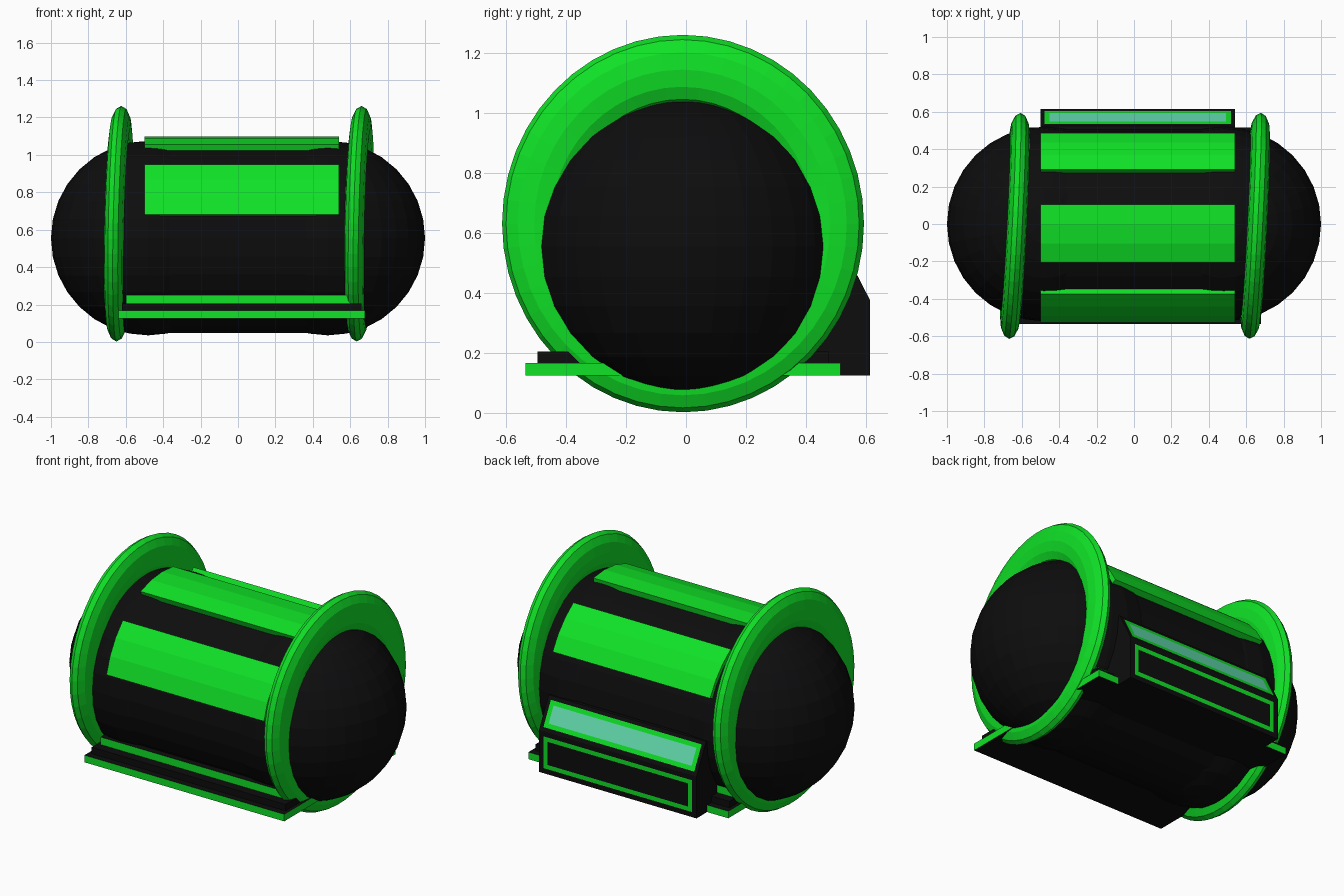
import bpy, bmesh, math
from mathutils import Matrix, Vector

cube = bpy.data.objects.get("Cube")
if cube:
    bpy.data.objects.remove(cube, do_unlink=True)


def material(name, color):
    m = bpy.data.materials.new(name)
    m.use_nodes = True
    m.diffuse_color = (*color, 1)
    m.node_tree.nodes["Principled BSDF"].inputs["Base Color"].default_value = (*color, 1)
    return m


BLACK = material("black", (0.004, 0.004, 0.0045))
GREEN = material("bright green", (0.005, 0.76, 0.02))
TEAL = material("pale teal", (0.12, 0.7, 0.42))
AXIS_Z = 0.555          # height of the barrel axis
RADIUS = 0.52


def finish(name, bm, *mats):
    bmesh.ops.recalc_face_normals(bm, faces=bm.faces)
    mesh = bpy.data.meshes.new(name)
    bm.to_mesh(mesh)
    bm.free()
    for m in mats:
        mesh.materials.append(m)
    ob = bpy.data.objects.new(name, mesh)
    bpy.context.collection.objects.link(ob)
    return ob


def extrude_x(profile, x0, x1):
    """Closed (y, z) profile swept along x."""
    bm = bmesh.new()
    face = bm.faces.new([bm.verts.new((x0, y, z)) for y, z in profile])
    out = bmesh.ops.extrude_face_region(bm, geom=[face])["geom"]
    verts = [v for v in out if isinstance(v, bmesh.types.BMVert)]
    bmesh.ops.translate(bm, verts=verts, vec=(x1 - x0, 0, 0))
    bmesh.ops.recalc_face_normals(bm, faces=bm.faces)
    return bm


def arc(radius, a0, a1, steps):
    """Points around the barrel axis, degrees from straight up toward the back."""
    angles = [math.radians(a0 + (a1 - a0) * i / steps) for i in range(steps + 1)]
    return [(radius * math.sin(a), AXIS_Z + radius * math.cos(a)) for a in angles]


# Barrel
finish("barrel", extrude_x(arc(0.506, 0, 360, 32)[:-1], -0.5, 0.5), BLACK)

# Domed ends
for name, x in (("left_dome", 0.48), ("right_dome", -0.48)):
    bm = bmesh.new()
    bmesh.ops.create_uvsphere(bm, u_segments=32, v_segments=16, radius=RADIUS,
                              matrix=Matrix.Translation((x, 0, AXIS_Z)))
    finish(name, bm, BLACK)

# Raised stripes on the barrel
for name, a0, a1 in (("top_stripe", -22.3, 11), ("front_stripe", -76.5, -43.5),
                     ("back_stripe", 32.5, 64)):
    profile = arc(0.542, a0, a1, 3) + arc(0.49, a1, a0, 3)
    finish(name, extrude_x(profile, -0.5, 0.54), GREEN)


# Flattened rings, both leaning the same way
def ring(name, x, major=0.515, depth=0.115, half_width=0.053, sides=48, ribs=12):
    bm = bmesh.new()
    loops = []
    for i in range(sides):
        a = math.tau * i / sides
        loop = []
        for j in range(ribs):
            b = math.tau * j / ribs
            r = major + depth * math.cos(b)
            loop.append(bm.verts.new((half_width * math.sin(b),
                                      0.96 * r * math.cos(a), r * math.sin(a))))
        loops.append(loop)
    for i in range(sides):
        p, q = loops[i], loops[(i + 1) % sides]
        for j in range(ribs):
            k = (j + 1) % ribs
            bm.faces.new((p[j], q[j], q[k], p[k]))
    ob = finish(name, bm, GREEN)
    ob.location = (x, -0.01, 0.632)
    ob.rotation_euler = (0, math.radians(1.2), math.radians(-2.9))


ring("left_ring", 0.648)
ring("right_ring", -0.637)


# Stepped base: dark tops, green edges on the plate and the upper strip
def slab(name, x0, x1, y0, y1, z0, z1, green_edges):
    bm = extrude_x([(y0, z0), (y1, z0), (y1, z1), (y0, z1)], x0, x1)
    for f in bm.faces:
        f.material_index = int(green_edges and abs(f.normal.z) < 0.5)
    finish(name, bm, BLACK, GREEN)


slab("base_plate", -0.64, 0.68, -0.535, 0.515, 0.125, 0.167, True)
slab("base_step", -0.62, 0.66, -0.495, 0.475, 0.167, 0.205, False)
slab("base_strip", -0.6, 0.62, -0.44, 0.42, 0.205, 0.25, True)

# Rear control box with a framed back and a sloped screen
box = extrude_x([(0.3, 0.125), (0.615, 0.125), (0.615, 0.375),
                 (0.525, 0.55), (0.3, 0.55)], -0.5, 0.54)


def inset(face, thickness):
    return bmesh.ops.inset_individual(box, faces=[face], thickness=thickness,
                                      use_even_offset=True)["faces"]


back = max(box.faces, key=lambda f: f.normal.y)
slope = max(box.faces, key=lambda f: f.normal.dot(Vector((0, 0.89, 0.46))))
for face, margin, border, center in ((back, 0.03, 0.026, 0), (slope, 0.022, 0.026, 2)):
    inset(face, margin)
    for f in inset(face, border):
        f.material_index = 1
    face.material_index = center
finish("control_box", box, BLACK, GREEN, TEAL)
